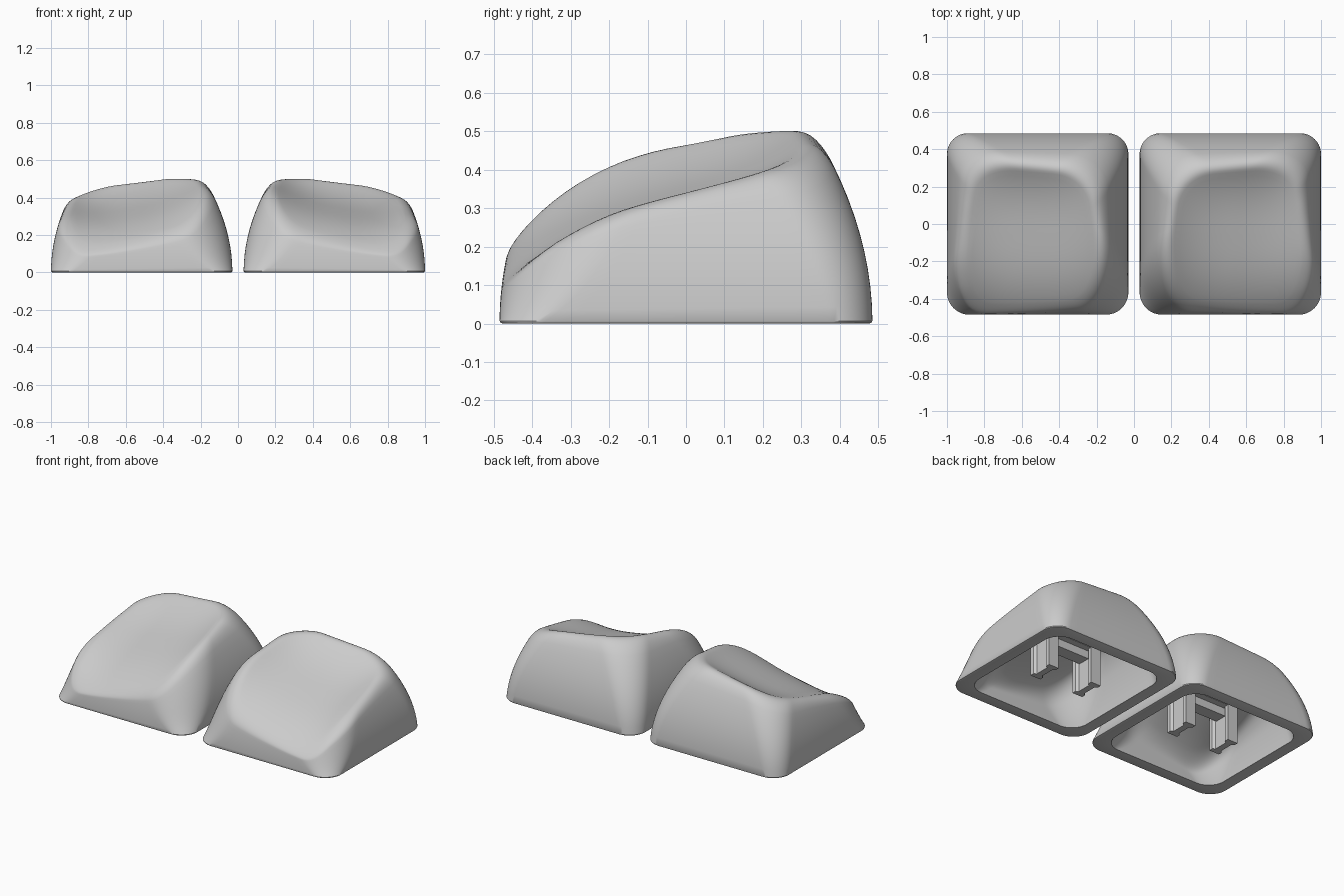
import bpy, bmesh, math
from mathutils import Vector

if "Cube" in bpy.data.objects:
    bpy.data.objects.remove(bpy.data.objects["Cube"])

HALF = 0.485        # half width of a cap at its base
CENTRE_X = 0.515    # distance of a cap centre from the middle
WALL = 0.08         # shell thickness
ARC, SIDE = 14, 14  # outline steps per corner and per side
POINTS = 4 * (ARC + SIDE)
DISH_CENTRE = Vector((0.025, -0.06))
CORNERS = [(1, 1), (-1, 1), (-1, -1), (1, -1)]

plastic = bpy.data.materials.new("grey plastic")
plastic.use_nodes = True
GREY = (0.6, 0.6, 0.6, 1)
plastic.diffuse_color = GREY
plastic.node_tree.nodes["Principled BSDF"].inputs["Base Color"].default_value = GREY


def top_height(x, y):
    """Top falls towards the front and outer side, with a scoop that closes at the back."""
    slope = 0.354 + 0.27 * y - 1.1 * max(0, -y) ** 3 + 0.19 * (0.385 - x)
    across = min(1, abs(x - DISH_CENTRE.x) / 0.375)
    along = y - DISH_CENTRE.y
    if along > 0:
        depth = 0.075 * (1 - min(1, along / 0.4) ** 3)
    else:
        depth = 0.075 - 0.25 * along ** 2
    return slope - depth * (1 - across ** 2.6)


def corner_point(corner, turn, z, inset):
    """Point on a rounded corner; front corners round off quickly with height."""
    sx, sy = CORNERS[corner % 4]
    half = HALF - inset - 0.6 * z * z
    if sy < 0:
        r = 0.11 + 0.2 * (1 - math.exp(-max(z, 0) / 0.13))
    else:
        r = 0.11 + 0.2 * z
    a = math.pi / 2 * (corner % 4 + turn)
    return Vector((sx * (half - r) + r * math.cos(a), sy * (half - r) + r * math.sin(a), z))


def outline_point(i, z, inset):
    """Point i of the rounded square wall section at height z."""
    corner, k = divmod(i, ARC + SIDE)
    if k < ARC:
        return corner_point(corner, k / ARC, z, inset)
    start, end = corner_point(corner, 1, z, inset), corner_point(corner + 1, 0, z, inset)
    return start.lerp(end, (k - ARC) / SIDE)


def section(i, inset, base_z, wall_part, dish_part):
    """Profile of one shell skin from the base, over the rim, to the dish centre."""
    z = 0.3
    for _ in range(40):
        p = outline_point(i, z, inset)
        z = 0.6 * z + 0.4 * (top_height(p.x, p.y) - inset)
    rim = outline_point(i, z, inset)

    def dish(u):
        q = DISH_CENTRE.lerp(rim.xy, u)
        return Vector((q.x, q.y, top_height(q.x, q.y) - inset))

    low = wall_part * z
    pts = [outline_point(i, base_z + (low - base_z) * k / 9, inset) for k in range(10)]
    a, b = pts[-1], dish(dish_part)
    for k in range(1, 10):
        t = k / 9
        pts.append(a * (1 - t) ** 2 + rim * 2 * t * (1 - t) + b * t * t)
    return pts + [dish(dish_part * (1 - k / 13)) for k in range(1, 13)]


def finish(bm, name, side):
    """Move to its side, mirror for the right cap, and shade."""
    for v in bm.verts:
        v.co.x = side * (v.co.x + CENTRE_X)
    bmesh.ops.recalc_face_normals(bm, faces=bm.faces)
    mesh = bpy.data.meshes.new(name)
    bm.to_mesh(mesh)
    bm.free()
    mesh.materials.append(plastic)
    ob = bpy.data.objects.new(name, mesh)
    bpy.context.collection.objects.link(ob)
    bpy.ops.object.select_all(action="DESELECT")
    ob.select_set(True)
    bpy.context.view_layer.objects.active = ob
    bpy.ops.object.shade_smooth_by_angle(angle=math.radians(35))


def build_shell(name, side):
    bm = bmesh.new()
    columns = []
    for i in range(POINTS):
        inner = section(i, WALL, 0, 0.6, 0.78)
        outer = section(i, 0, 0.007, 0.82, 0.86)
        lip = [outline_point(i, 0, 0.008), outline_point(i, 0.002, 0.003)]
        columns.append([bm.verts.new(p) for p in inner[::-1] + lip + outer])
    for i, col in enumerate(columns):
        nxt = columns[(i + 1) % POINTS]
        for j in range(len(col) - 1):
            bm.faces.new((col[j], nxt[j], nxt[j + 1], col[j + 1]))
    # close the middle of the dish and of the ceiling
    for end in (0, -1):
        ring = [c[end] for c in columns]
        height = top_height(*DISH_CENTRE) - (WALL if end == 0 else 0)
        mid = bm.verts.new((*DISH_CENTRE, height))
        for i in range(POINTS):
            bm.faces.new((ring[i], ring[(i + 1) % POINTS], mid))
    finish(bm, name, side)


def extrude_profile(name, side, profile, z0, z1):
    """Closed prism between two heights."""
    bm = bmesh.new()
    low = [bm.verts.new((x, y, z0)) for x, y in profile]
    high = [bm.verts.new((x, y, z1)) for x, y in profile]
    bm.faces.new(low)
    bm.faces.new(high)
    for i in range(len(profile)):
        bm.faces.new((low[i - 1], low[i], high[i], high[i - 1]))
    finish(bm, name, side)


def rectangle(hx, hy):
    return [(sx * hx, sy * hy) for sx, sy in CORNERS]


# prong section: a bar with a shallow groove along each broad side
QUARTER = [(0.036, 0.083), (0.036, 0.058), (0.02, 0.045)]
PRONG = (QUARTER + [(x, -y) for x, y in QUARTER[::-1]]
         + [(-x, -y) for x, y in QUARTER] + [(-x, y) for x, y in QUARTER[::-1]])

for label, side in (("left", 1), ("right", -1)):
    build_shell(label + "_cap_shell", side)
    for tag, dx in (("outer", 0.158), ("inner", -0.158)):
        extrude_profile(f"{label}_{tag}_prong", side,
                        [(x + dx, y) for x, y in PRONG], 0.01, 0.31 - 0.17 * dx)
    # mount under the ceiling, with a bridge joining the two prongs
    extrude_profile(label + "_stem_mount", side, rectangle(0.194, 0.083), 0.24, 0.295)
    extrude_profile(label + "_stem_bridge", side, rectangle(0.14, 0.04), 0.19, 0.26)
